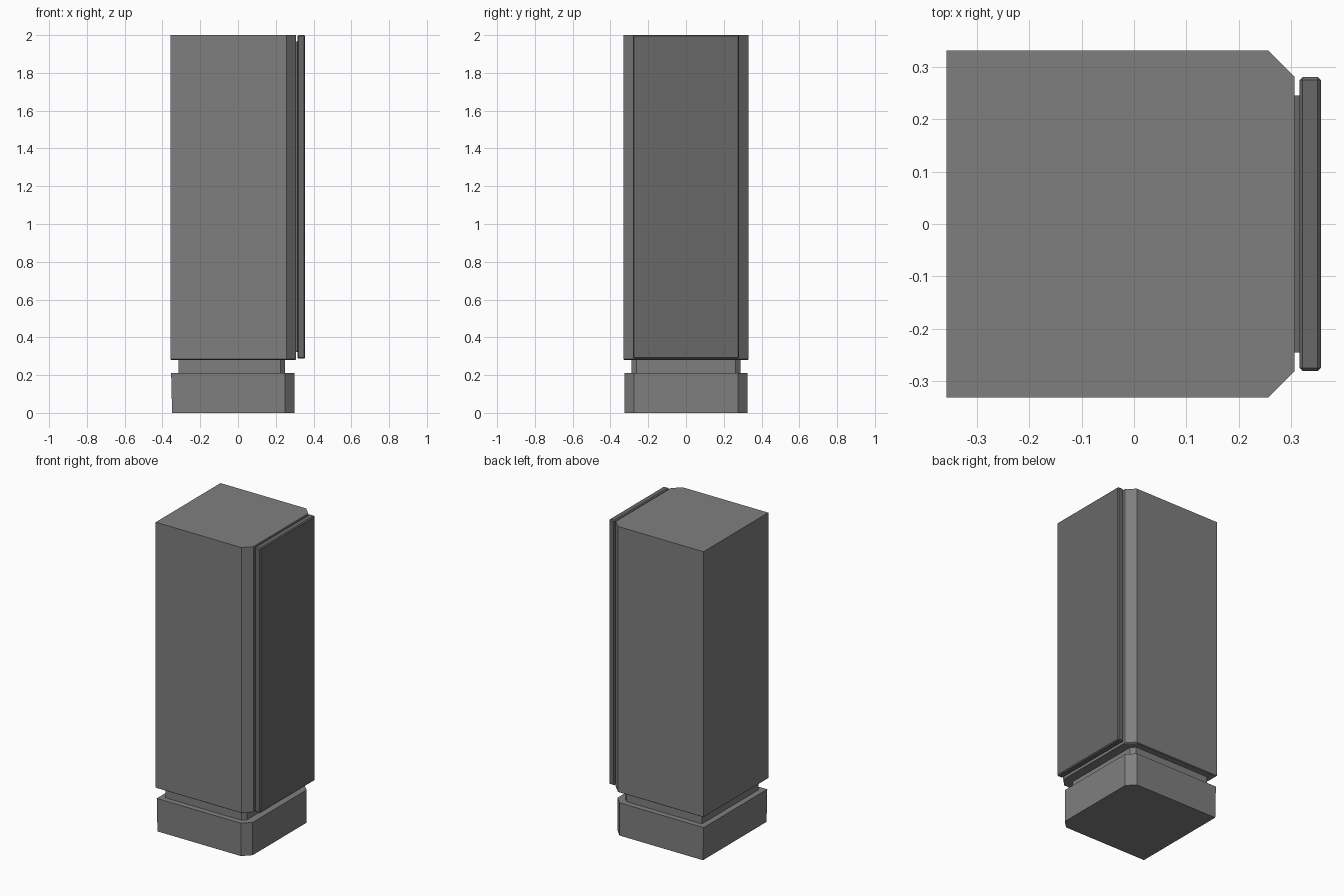
import bpy, bmesh

if "Cube" in bpy.data.objects:
    bpy.data.objects.remove(bpy.data.objects["Cube"])


def material(name, value):
    mat = bpy.data.materials.new(name)
    mat.diffuse_color = (value, value, value, 1)
    mat.use_nodes = True
    mat.node_tree.nodes["Principled BSDF"].inputs["Base Color"].default_value = mat.diffuse_color
    return mat


BODY = material("dark_grey", 0.212)
PANEL = material("darker_grey", 0.14)


def finish(name, bm, mat):
    bmesh.ops.recalc_face_normals(bm, faces=bm.faces)
    mesh = bpy.data.meshes.new(name)
    bm.to_mesh(mesh)
    bm.free()
    mesh.materials.append(mat)
    obj = bpy.data.objects.new(name, mesh)
    bpy.context.collection.objects.link(obj)
    return obj


def outline(x0, x1, hy, c):
    """Rectangle with its two door-side corners cut off."""
    return [(x0, -hy), (x1 - c, -hy), (x1, -hy + c),
            (x1, hy - c), (x1 - c, hy), (x0, hy)]


def loft(name, sections, mat=BODY):
    """Closed solid through a stack of (outline, z) sections."""
    bm = bmesh.new()
    rings = [[bm.verts.new((x, y, z)) for x, y in pts] for pts, z in sections]
    for a, b in zip(rings, rings[1:]):
        for i in range(len(a)):
            j = (i + 1) % len(a)
            bm.faces.new((a[i], a[j], b[j], b[i]))
    bm.faces.new(rings[0])
    bm.faces.new(rings[-1])
    return finish(name, bm, mat)


def box(name, x0, x1, hy, z0, z1, bevel=0, mat=PANEL):
    bm = bmesh.new()
    bmesh.ops.create_cube(bm, size=1)
    for v in bm.verts:
        v.co = ((x0 + x1) / 2 + v.co.x * (x1 - x0), v.co.y * 2 * hy,
                (z0 + z1) / 2 + v.co.z * (z1 - z0))
    obj = finish(name, bm, mat)
    if bevel:
        mod = obj.modifiers.new("edge_bevel", 'BEVEL')
        mod.width = bevel
        mod.segments = 1
    return obj


# Base plinth, its back leaning in slightly towards the floor
loft("base_plinth", [(outline(-0.349, 0.298, 0.325, 0.05), 0),
                     (outline(-0.354, 0.298, 0.325, 0.05), 0.212)])

# Recessed neck between plinth and cabinet
loft("recessed_neck", [(outline(-0.316, 0.25, 0.288, 0.025), 0.212),
                       (outline(-0.316, 0.25, 0.288, 0.025), 0.284)])

# Main cabinet with a fine bevel around the bottom
loft("cabinet_body", [(outline(-0.353, 0.302, 0.326, 0.05), 0.28),
                      (outline(-0.357, 0.306, 0.331, 0.05), 0.284),
                      (outline(-0.357, 0.306, 0.331, 0.05), 2.0)])

# Seal strip and the panel standing off the cabinet face
box("panel_seal", 0.305, 0.316, 0.245, 0.323, 1.967)
box("front_panel", 0.315, 0.356, 0.28, 0.287, 2.0, bevel=0.006)
